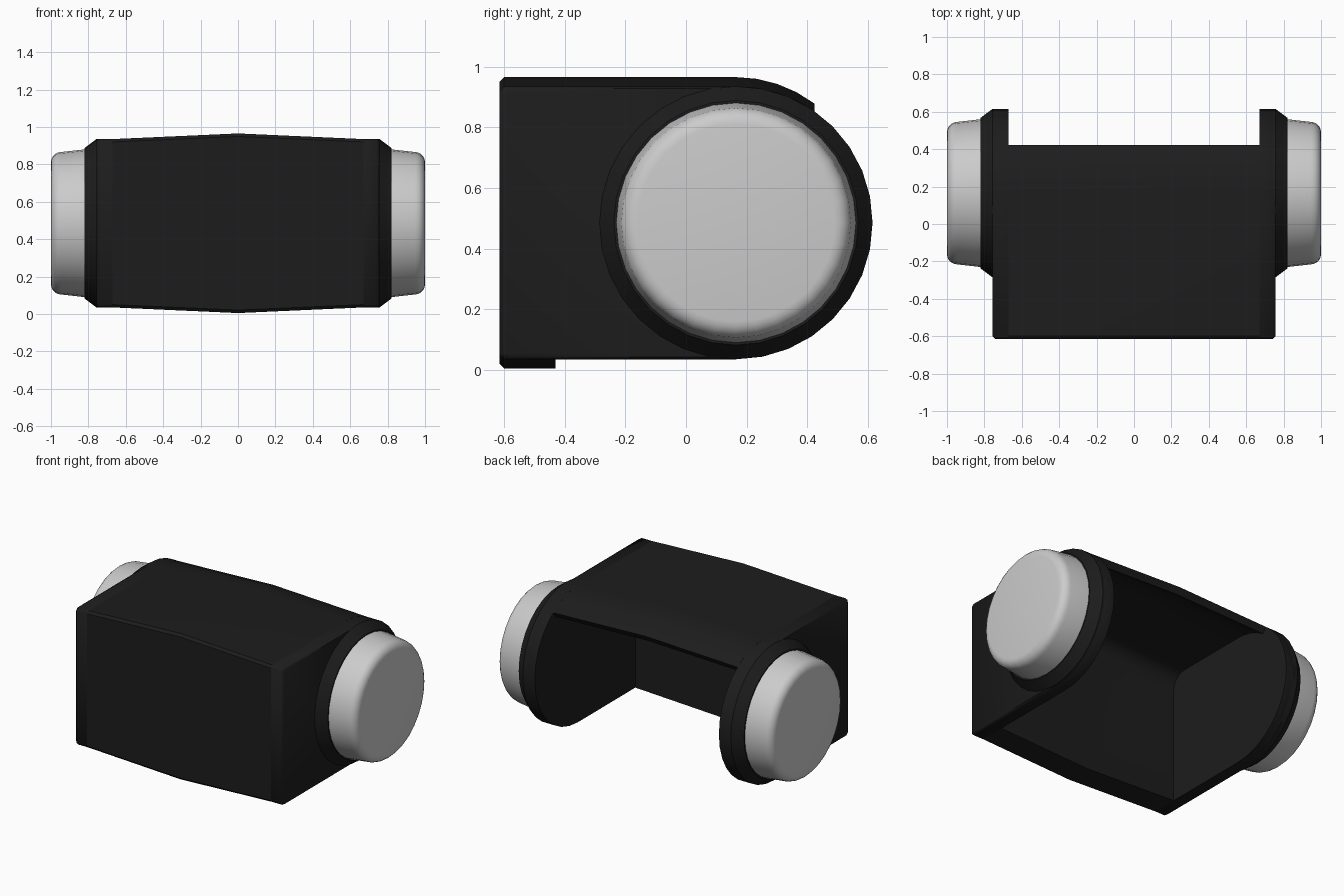
import bpy, bmesh
from math import sin, cos, radians, pi

if "Cube" in bpy.data.objects:
    bpy.data.objects.remove(bpy.data.objects["Cube"])

CY, CZ, R = 0.165, 0.485, 0.45      # pivot centre and cheek radius

black = bpy.data.materials.new("black_plastic")
black.diffuse_color = (0.012, 0.012, 0.012, 1)
black.use_nodes = True
black.node_tree.nodes["Principled BSDF"].inputs["Base Color"].default_value = black.diffuse_color


def arc(cy, cz, r, a0, a1, n):
    return [(cy + r * cos(radians(a0 + (a1 - a0) * i / n)),
             cz + r * sin(radians(a0 + (a1 - a0) * i / n))) for i in range(n + 1)]


def loft(name, stations, mat=None, angle=35):
    """Skin matching (y, z) profiles placed at successive x positions."""
    bm = bmesh.new()
    rings = [[bm.verts.new((x, y, z)) for y, z in prof] for x, prof in stations]
    n = len(rings[0])
    for a, b in zip(rings, rings[1:]):
        for i in range(n):
            j = (i + 1) % n
            bm.faces.new((a[i], a[j], b[j], b[i]))
    bm.faces.new(rings[0][::-1])
    bm.faces.new(rings[-1])
    bmesh.ops.recalc_face_normals(bm, faces=bm.faces)
    for f in bm.faces:
        f.smooth = True
    me = bpy.data.meshes.new(name)
    bm.to_mesh(me)
    bm.free()
    me.set_sharp_from_angle(angle=radians(angle))
    ob = bpy.data.objects.new(name, me)
    bpy.context.collection.objects.link(ob)
    if mat:
        me.materials.append(mat)
    return ob


def scaled(prof, sy, sz):
    return [(CY + (y - CY) * sy, CZ + (z - CZ) * sz) for y, z in prof]


# Hood: thick front wall, curved roof and short bottom lip, ridged along the middle
c = 0.015
hood = [(-0.43, CZ - R), (-0.615 + c, CZ - R), (-0.615, CZ - R + c),
        (-0.615, CZ + R - c), (-0.615 + c, CZ + R)]
hood += arc(CY, CZ, R, 90, 55, 4)                    # outer roof curve
hood += arc(CY, CZ, 0.405, 55, 90, 4)                # inner roof curve
hood += arc(-0.33, CZ + 0.305, 0.10, 90, 180, 6)     # inner corner
loft("hood", [(-0.67, hood), (0, scaled(hood, 1, 1.067)), (0.67, hood)], black)

# Cheek outline: square front, half round back
cheek = [(-0.615 + c, CZ - R), (-0.615, CZ - R + c),
         (-0.615, CZ + R - c), (-0.615 + c, CZ + R)]
cheek += arc(CY, CZ, R, 90, -90, 16)


def disc(r):
    return arc(CY, CZ, r, 0, 360 - 360 / 32, 31)


for side, s in (("left", -1), ("right", 1)):
    loft(side + "_cheek", [(s * 0.67, cheek), (s * 0.743, cheek),
                           (s * 0.757, scaled(cheek, 0.982, 0.982))], black, 50)
    # Tapered collar around the pivot
    loft(side + "_collar", [(s * 0.70, disc(R)), (s * 0.757, disc(R)),
                            (s * 0.82, disc(0.403))], black)
    # Rounded pivot cap
    cap = [(s * 0.80, disc(0.396)), (s * 0.82, disc(0.395)), (s * 0.945, disc(0.381))]
    for i in range(1, 6):
        t = i / 5 * pi / 2
        cap.append((s * (0.945 + 0.055 * sin(t)), disc(0.326 + 0.055 * cos(t))))
    loft(side + "_pivot_cap", cap)
